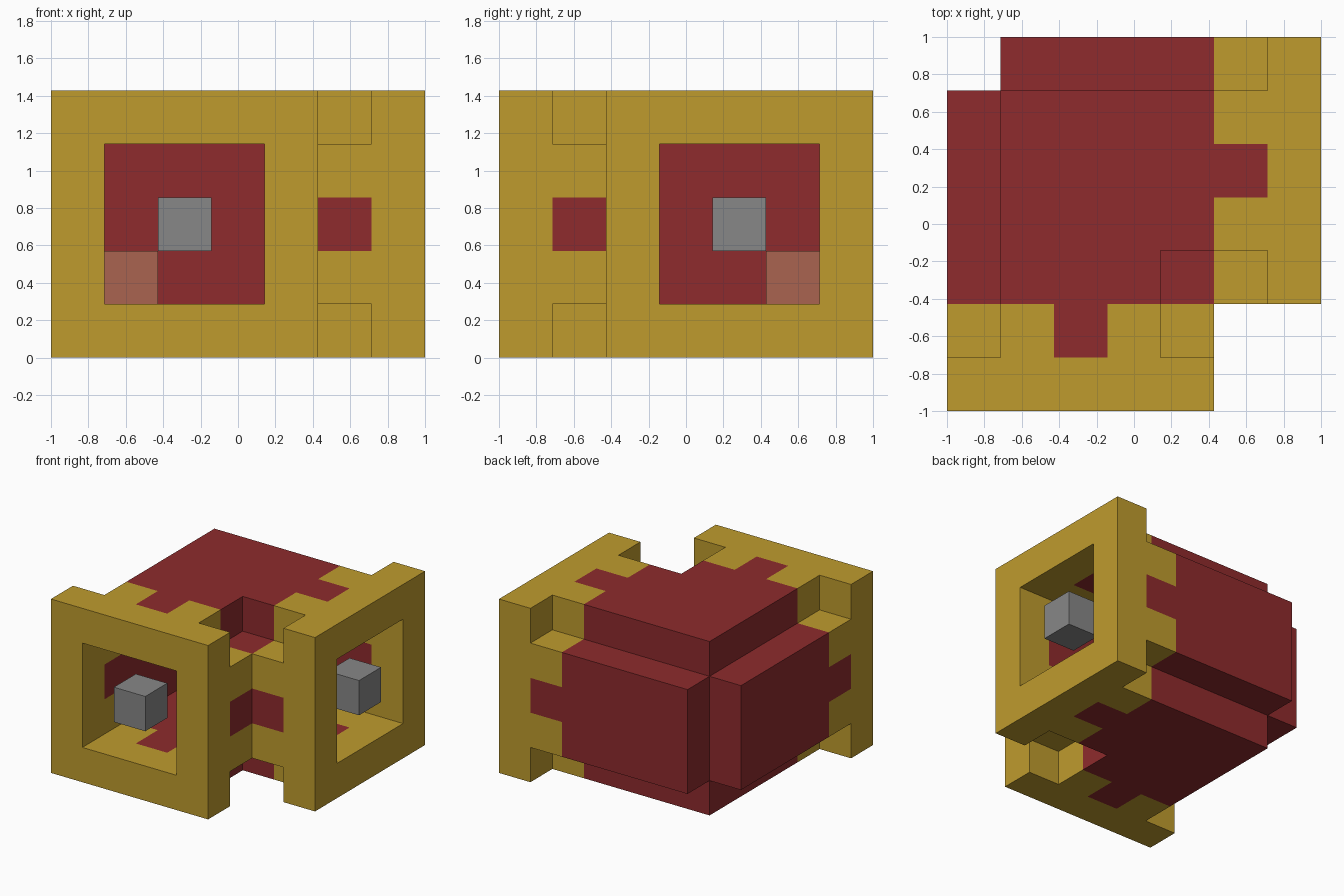
import bpy
import bmesh
import math
from mathutils import Vector
from itertools import product

U = 2 / 7                      # edge of one building block
ORIGIN = Vector((-1, -1, 0))

if "Cube" in bpy.data.objects:
    bpy.data.objects.remove(bpy.data.objects["Cube"])


def material(name, rgb):
    mat = bpy.data.materials.new(name)
    mat.use_nodes = True
    mat.diffuse_color = (*rgb, 1)
    bsdf = mat.node_tree.nodes["Principled BSDF"]
    bsdf.inputs["Base Color"].default_value = (*rgb, 1)
    bsdf.inputs["Roughness"].default_value = 0.8
    return mat


GOLD = material("gold", (0.52, 0.33, 0.027))
RED = material("dark red", (0.271, 0.024, 0.026))
GREY = material("grey", (0.245, 0.245, 0.245))
PEACH = material("peach", (0.402, 0.127, 0.08))


def box(x0, x1, y0, y1, z0, z1):
    """Set of unit blocks filling a range."""
    return set(product(range(x0, x1), range(y0, y1), range(z0, z1)))


def mirrored(cells):
    """Swap the front and left-hand sides across the diagonal."""
    return {(6 - y, 6 - x, z) for x, y, z in cells}


def build(name, cells, mats, rule=lambda cell: 0):
    """Skin a set of blocks, colouring each block by a rule."""
    bm = bmesh.new()
    for cell in sorted(cells):
        for axis, side in product(range(3), (0, 1)):
            step = [0, 0, 0]
            step[axis] = 2 * side - 1
            if tuple(c + s for c, s in zip(cell, step)) in cells:
                continue
            corners = []
            for b, c in ((0, 0), (1, 0), (1, 1), (0, 1)):
                p = Vector(cell)
                p[axis] += side
                p[(axis + 1) % 3] += b
                p[(axis + 2) % 3] += c
                corners.append(bm.verts.new(ORIGIN + p * U))
            face = bm.faces.new(corners if side else corners[::-1])
            face.material_index = rule(cell)
    # Weld blocks, then merge flat areas of one colour
    bmesh.ops.remove_doubles(bm, verts=bm.verts[:], dist=0.001)
    bmesh.ops.dissolve_limit(bm, angle_limit=math.radians(1), verts=bm.verts[:],
                             edges=bm.edges[:], delimit={'MATERIAL'})
    mesh = bpy.data.meshes.new(name)
    bm.to_mesh(mesh)
    bm.free()
    for mat in mats:
        mesh.materials.append(mat)
    obj = bpy.data.objects.new(name, mesh)
    bpy.context.collection.objects.link(obj)
    return obj


def casing_colour(cell):
    """Gold band next to each frame, broken by a red tooth mid-side."""
    x, y, z = cell
    front_band = y == 1 and x != 2 and z != 2
    right_band = x == 5 and y != 4 and z != 2
    return 1 if front_band or right_band else 0


# Hollow casing: notched floor and roof, two closed walls, recessed corner
notch = box(4, 6, 1, 3, 0, 5)
floor_and_roof = (box(1, 6, 1, 6, 0, 1) | box(1, 6, 1, 6, 4, 5)) - notch
side_wall = box(0, 1, 1, 6, 1, 4)
corner = box(4, 5, 1, 3, 1, 4)
casing = floor_and_roof | side_wall | mirrored(side_wall) | corner | mirrored(corner)
build("casing", casing, [RED, GOLD], casing_colour)

# Square frames with a floating block in each opening
frame = box(0, 5, 0, 1, 0, 5) - box(1, 4, 0, 1, 1, 4)
block = box(2, 3, 0, 1, 2, 3)
for side, place in (("front", set), ("left", mirrored)):
    build(side + "_frame", place(frame), [GOLD])
    build(side + "_block", place(block), [GREY])

# Small block in the far inner corner
build("inner_block", box(1, 2, 5, 6, 1, 2), [PEACH])
